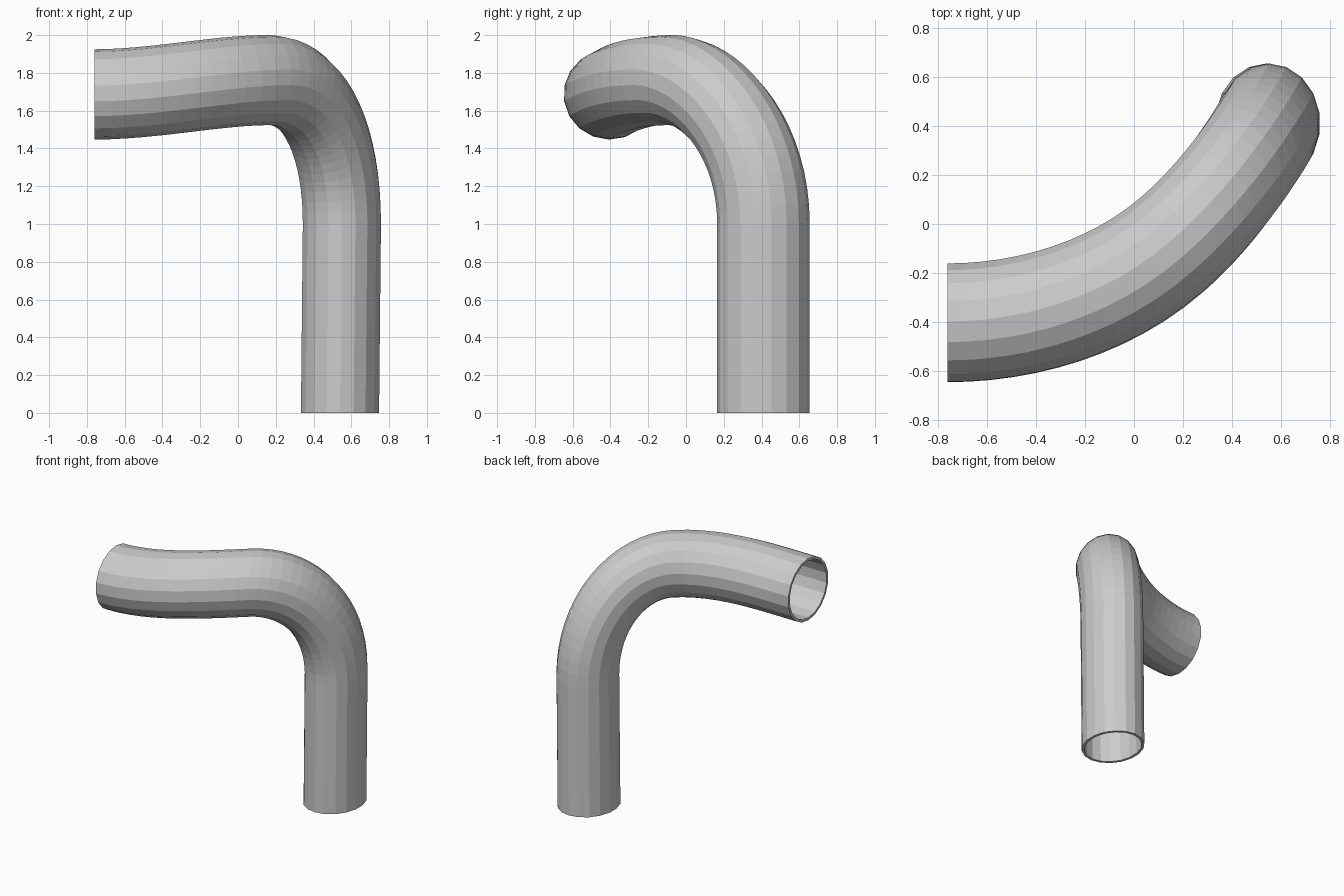
import bpy, bmesh
from math import sin, cos, tau
from mathutils import Vector
from mathutils.geometry import interpolate_bezier

if "Cube" in bpy.data.objects:
    bpy.data.objects.remove(bpy.data.objects["Cube"])

SIDES = 18
RADII = Vector((0.210, 0.245, 0.239))   # pipe is a round sweep squashed per axis

# centre line: straight riser, bend to the crest, curved horizontal run
foot = Vector((0.54, 0.41, 0))
riser_top = Vector((0.55, 0.41, 1.0))
crest = Vector((0.16, -0.08, 1.762))
mouth = Vector((-0.76, -0.403, 1.686))
bend = interpolate_bezier(riser_top, Vector((0.55, 0.41, 1.46)),
                          Vector((0.40, 0.13, 1.762)), crest, 18)
run = interpolate_bezier(crest, Vector((-0.10, -0.308, 1.762)),
                         Vector((-0.45, -0.403, 1.686)), mouth, 13)
path = [Vector(a / r for a, r in zip(p, RADII)) for p in [foot] + bend + run[1:]]

# sweep the ring along the path without twisting
bm = bmesh.new()
rings = []
tangent, side = Vector((0, 0, 1)), Vector((0, 1, 0))
for i, p in enumerate(path):
    if i == 0:
        new = Vector((0, 0, 1))
    elif i == len(path) - 1:
        new = Vector((-1, 0, 0))
    else:
        new = ((path[i + 1] - p).normalized() + (p - path[i - 1]).normalized()).normalized()
    side = tangent.rotation_difference(new) @ side
    tangent = new
    other = tangent.cross(side)
    rings.append([bm.verts.new((p + side * cos(tau * k / SIDES) + other * sin(tau * k / SIDES)) * 1.0)
                  for k in range(SIDES)])
for a, b in zip(rings, rings[1:]):
    for k in range(SIDES):
        n = (k + 1) % SIDES
        bm.faces.new((a[k], a[n], b[n], b[k]))
bmesh.ops.scale(bm, vec=RADII, verts=bm.verts)

mesh = bpy.data.meshes.new("bent_pipe")
bm.to_mesh(mesh)
bm.free()
pipe = bpy.data.objects.new("bent_pipe", mesh)
bpy.context.collection.objects.link(pipe)

# thin wall, grown inwards
wall = pipe.modifiers.new("wall", 'SOLIDIFY')
wall.thickness = 0.02
wall.offset = -1
